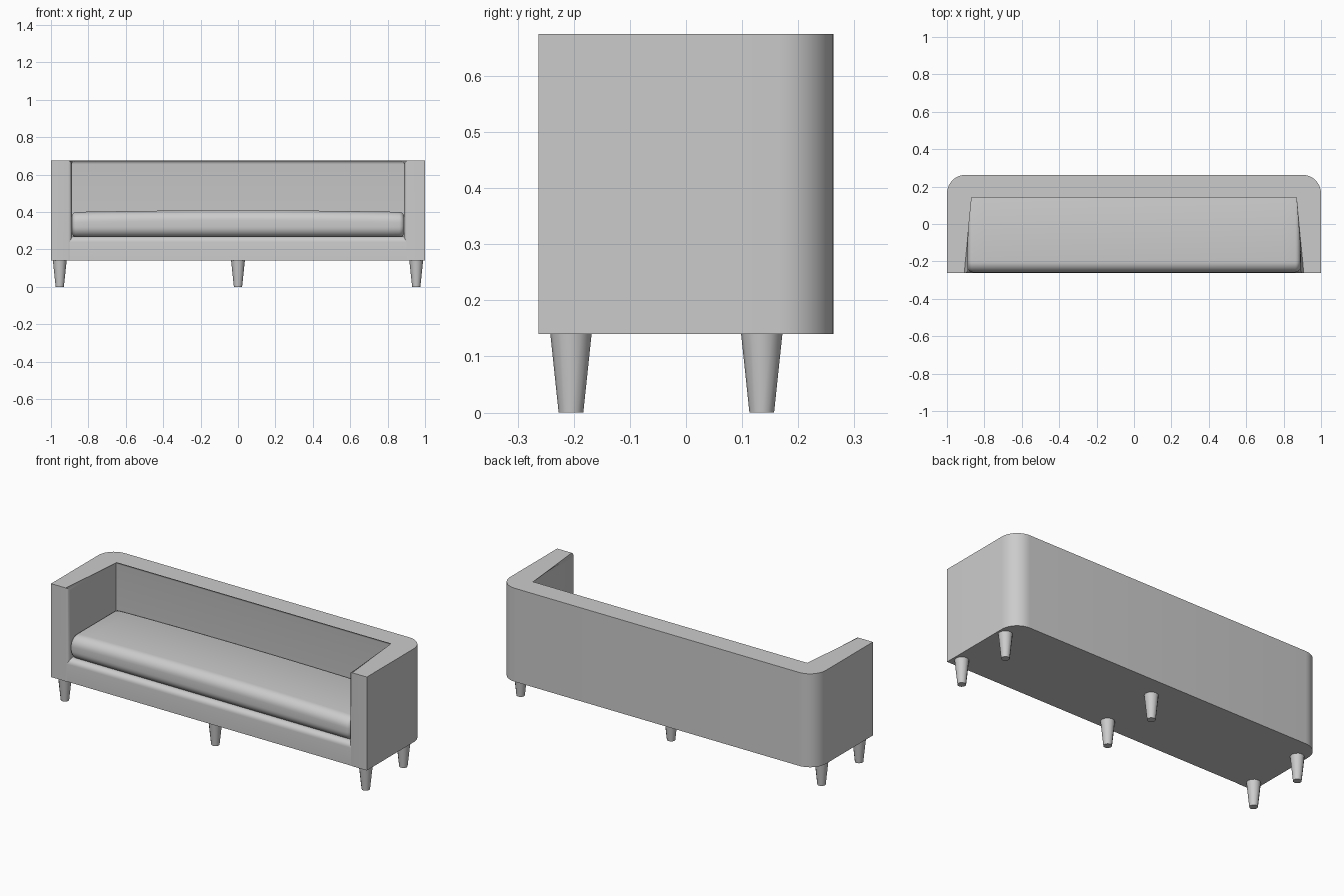
import bpy, bmesh
from math import pi, sin, cos, radians

old = bpy.data.objects.get("Cube")
if old:
    bpy.data.objects.remove(old, do_unlink=True)

grey = bpy.data.materials.new("grey")
grey.use_nodes = True
colour = (0.6, 0.6, 0.6, 1)
grey.diffuse_color = colour
grey.node_tree.nodes["Principled BSDF"].inputs["Base Color"].default_value = colour


def finish(name, bm, angle=35):
    bmesh.ops.recalc_face_normals(bm, faces=bm.faces)
    mesh = bpy.data.meshes.new(name)
    bm.to_mesh(mesh)
    bm.free()
    mesh.materials.append(grey)
    ob = bpy.data.objects.new(name, mesh)
    bpy.context.collection.objects.link(ob)
    bpy.ops.object.select_all(action="DESELECT")
    bpy.context.view_layer.objects.active = ob
    ob.select_set(True)
    bpy.ops.object.shade_smooth_by_angle(angle=radians(angle))
    return ob


def arc(cx, cy, r, start, end, steps):
    """Points along an arc, angles in degrees."""
    angles = [radians(start + (end - start) * i / steps) for i in range(steps + 1)]
    return [(cx + r * cos(a), cy + r * sin(a)) for a in angles]


def loft(name, sections, angle=35):
    """Skin closed rings of equal length and cap both ends."""
    bm = bmesh.new()
    rings = [[bm.verts.new(p) for p in ring] for ring in sections]
    for a, b in zip(rings, rings[1:]):
        for i in range(len(a)):
            j = (i + 1) % len(a)
            bm.faces.new((a[i], a[j], b[j], b[i]))
    bm.faces.new(rings[0])
    bm.faces.new(rings[-1])
    return finish(name, bm, angle)


FRONT, BACK, FLOOR, TOP = -0.263, 0.263, 0.14, 0.675
ARM_IN, BACK_IN = 0.888, 0.163

# Wrap-around arms and back: U-shaped plan, softened on the inner edges
plan = [(1, FRONT)] + arc(0.9, BACK - 0.1, 0.1, 0, 90, 10)
plan += arc(-0.9, BACK - 0.1, 0.1, 90, 180, 10) + [(-1, FRONT)]
plan += [(-ARM_IN, FRONT), (-ARM_IN, BACK_IN), (ARM_IN, BACK_IN), (ARM_IN, FRONT)]
bm = bmesh.new()
low = [bm.verts.new((x, y, FLOOR)) for x, y in plan]
high = [bm.verts.new((x, y, TOP)) for x, y in plan]
for i in range(len(plan)):
    j = (i + 1) % len(plan)
    bm.faces.new((low[i], low[j], high[j], high[i]))
bm.faces.new(low)
bm.faces.new(high)


def inner_edge(e):
    a, b = (v.co for v in e.verts)
    inside = all(abs(p.x) < 0.89 and p.y < 0.17 for p in (a, b))
    on_top = a.z > 0.6 and b.z > 0.6
    on_front = a.y < -0.26 and b.y < -0.26
    return inside and (on_top or (on_front and abs(a.z - b.z) > 0.1))


bmesh.ops.bevel(bm, geom=[e for e in bm.edges if inner_edge(e)],
                offset=0.02, segments=4, profile=0.5, affect="EDGES")
finish("arms_and_back", bm)

# Seat base with a rounded front lip
lip = [(BACK_IN + 0.01, FLOOR), (BACK_IN + 0.01, 0.27)]
lip += arc(FRONT + 0.032, 0.24, 0.03, 90, 180, 6) + [(FRONT + 0.002, FLOOR)]
loft("seat_base", [[(x, y, z) for y, z in lip] for x in (-0.91, 0.91)])


# Plump seat cushion: rounded section, shrinking at each end
def cushion_ring(x, inset, crown):
    y0, y1, z0, z1 = -0.258 + inset, 0.163 - inset / 2, 0.265 + inset, 0.4 + crown - inset
    r = 0.055 - inset * 0.5
    s = 0.02
    pts = arc(y1 - s, z0 + s, s, -90, 0, 3) + arc(y1 - s, z1 - s, s, 0, 90, 3)
    pts += arc(y0 + r, z1 - r, r, 90, 180, 8) + arc(y0 + r, z0 + r, r, 180, 270, 8)
    return [(x, y, z) for y, z in pts]


r = 0.028
ends = [(-0.89 + r - r * cos(t * pi / 10), r - r * sin(t * pi / 10)) for t in range(6)]
left = [cushion_ring(x, inset, 0) for x, inset in ends]
middle = [cushion_ring(i * 0.2, 0, 0.009 * (1 - (i / 4.5) ** 2)) for i in range(-4, 5)]
right = [cushion_ring(-x, inset, 0) for x, inset in reversed(ends)]
loft("seat_cushion", left + middle + right, 50)

# Six tapered legs
for x, side in ((-0.953, "right"), (0, "middle"), (0.953, "left")):
    for y, row in ((-0.205, "front"), (0.135, "back")):
        rings = [[(x + px, y + py, z) for px, py in arc(0, 0, rad, 0, 330, 11)]
                 for rad, z in ((0.022, 0), (0.037, FLOOR + 0.002))]
        loft(row + "_leg_" + side, rings)
